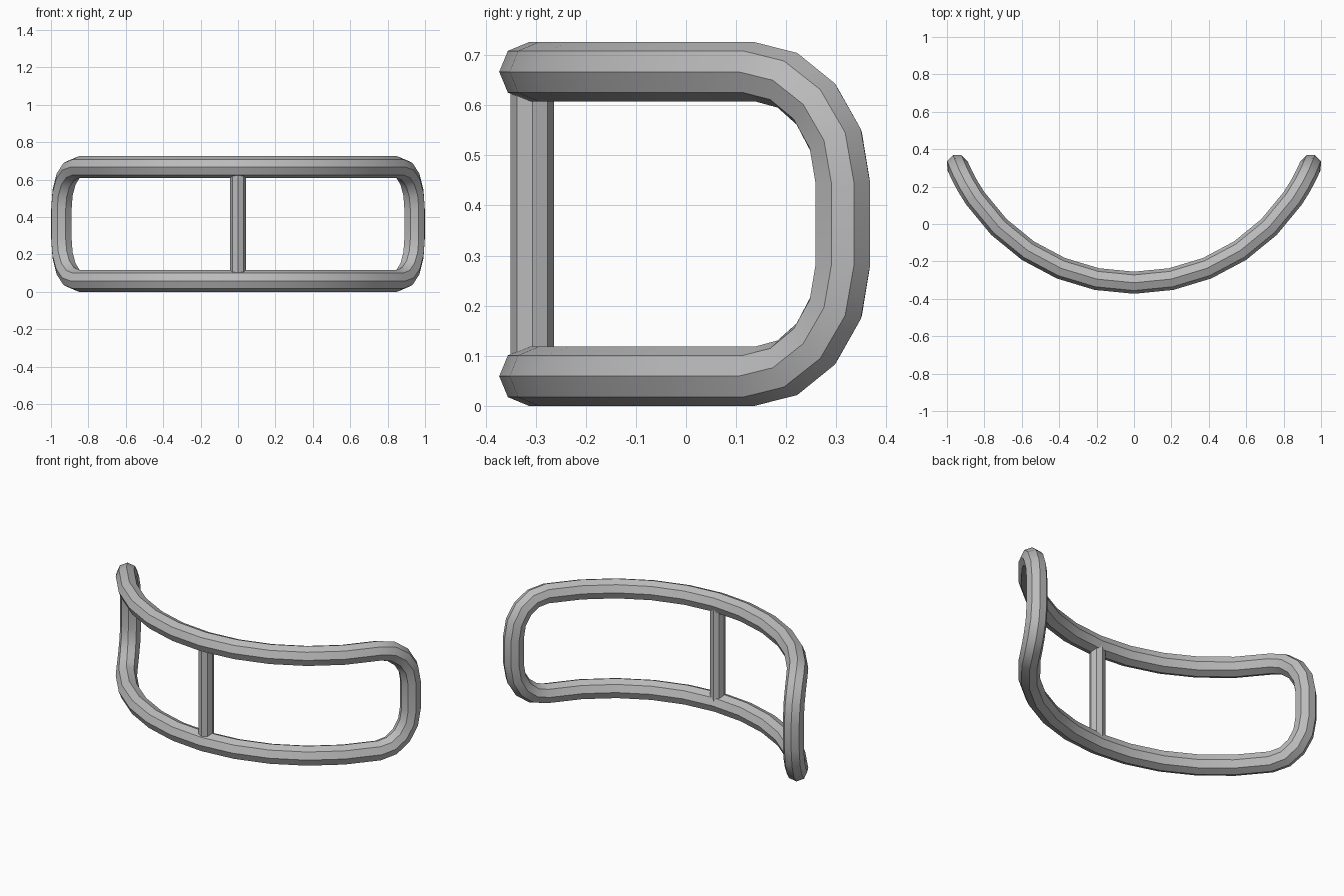
import bpy, bmesh, math
from mathutils import Vector

default = bpy.data.objects.get("Cube")
if default:
    bpy.data.objects.remove(default, do_unlink=True)

# Grey metal
metal = bpy.data.materials.new("grey_metal")
metal.use_nodes = True
GREY = (0.5, 0.5, 0.5, 1)
metal.diffuse_color = GREY
metal.node_tree.nodes["Principled BSDF"].inputs["Base Color"].default_value = GREY

SIDES = 8
TUBE = 0.059                    # frame tube radius
BEND, BEND_Y = 1.024, 0.710     # radius and centre of the plan arc
Z_MID, Z_HALF = 0.363, 0.304    # frame centre line heights
STRAIGHT = math.radians(56)     # where the corners begin on the arc
CORNER = math.radians(11.2)     # arc taken up by each corner
CORNER_Z = 0.222


def finish(name, bm):
    bmesh.ops.recalc_face_normals(bm, faces=bm.faces)
    mesh = bpy.data.meshes.new(name)
    bm.to_mesh(mesh)
    bm.free()
    mesh.materials.append(metal)
    obj = bpy.data.objects.new(name, mesh)
    bpy.context.collection.objects.link(obj)
    bpy.context.view_layer.objects.active = obj
    obj.select_set(True)
    bpy.ops.object.shade_smooth_by_angle(angle=math.radians(30))
    obj.select_set(False)


# Closed rounded-rectangle path: (arc angle, height, in-sheet outward direction)
corner = []
for k in range(5):
    a = math.radians(22.5 * k)
    s, c = math.sin(a), math.cos(a)
    corner.append((STRAIGHT + CORNER * s, Z_HALF - CORNER_Z * (1 - c), s, c))
top = [(STRAIGHT * i / 5, Z_HALF, 0, 1) for i in range(-4, 5)]
half = top + corner + [(t, -z, u, -w) for t, z, u, w in reversed(corner)]
path = half + [(-t, -z, -u, -w) for t, z, u, w in half]

# Frame: octagonal tube swept along the path, wrapped on the arc
bm = bmesh.new()
rings = []
for t, z, u, w in path:
    radial = Vector((math.sin(t), -math.cos(t), 0))
    along = Vector((math.cos(t), math.sin(t), 0))
    outward = along * u + Vector((0, 0, w))
    centre = Vector((0, BEND_Y, Z_MID + z)) + radial * BEND
    ring = []
    for i in range(SIDES):
        a = math.tau * i / SIDES
        ring.append(bm.verts.new(
            centre + TUBE * (radial * math.cos(a) + outward * math.sin(a))))
    rings.append(ring)
for i, ring in enumerate(rings):
    nxt = rings[(i + 1) % len(rings)]
    for j in range(SIDES):
        k = (j + 1) % SIDES
        bm.faces.new((ring[j], ring[k], nxt[k], nxt[j]))
finish("curved_frame", bm)

# Centre strut: octagonal post between the upper and lower rails
bm = bmesh.new()
bmesh.ops.create_cone(bm, cap_ends=True, segments=SIDES, radius1=0.043,
                      radius2=0.043, depth=2 * Z_HALF - 0.03)
bmesh.ops.translate(bm, verts=bm.verts, vec=(0, -0.307, Z_MID))
finish("centre_strut", bm)
